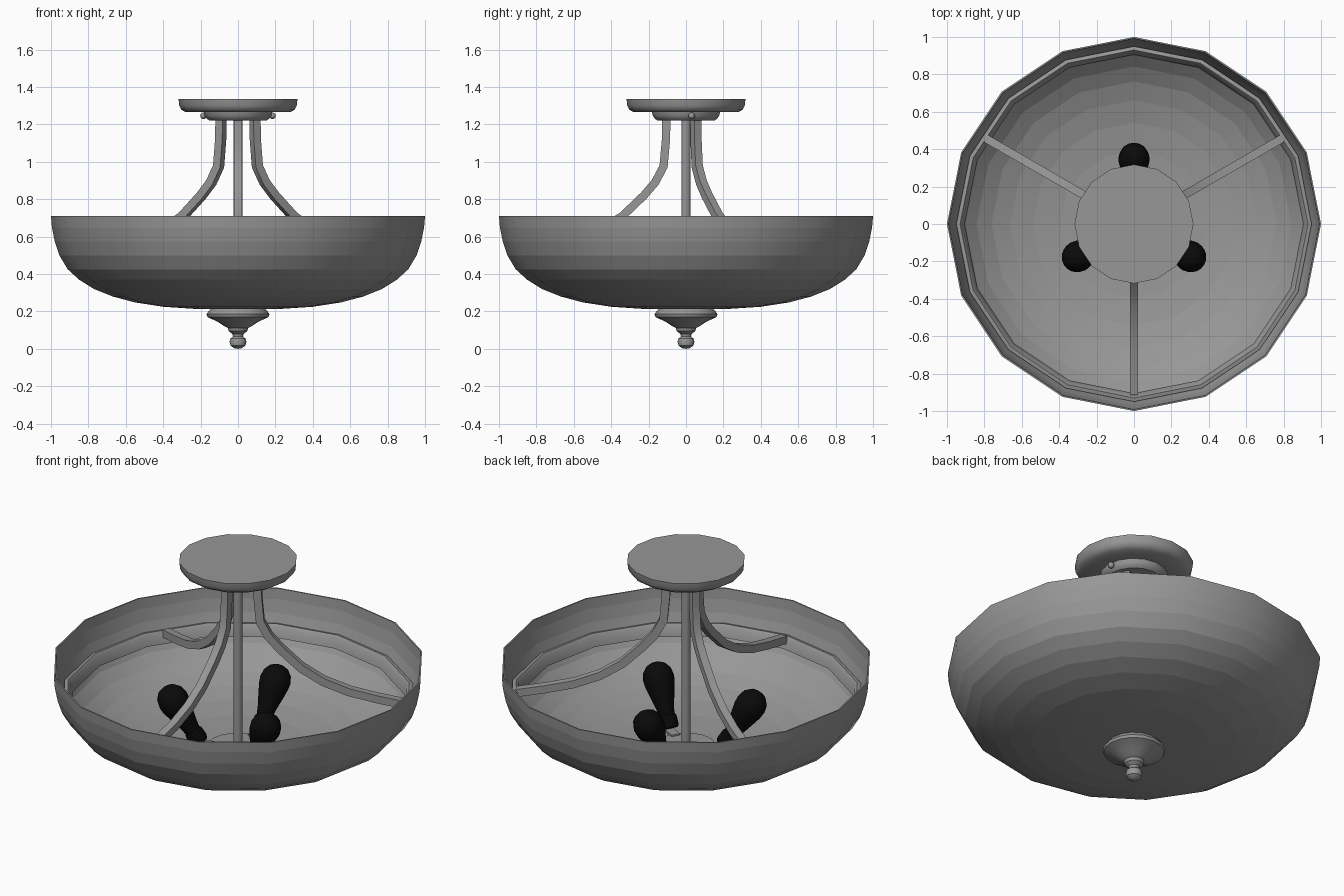
import bpy, bmesh
from math import sin, cos, pi, radians
from mathutils import Vector, Matrix

if "Cube" in bpy.data.objects:
    bpy.data.objects.remove(bpy.data.objects["Cube"])


def material(name, value):
    mat = bpy.data.materials.new(name)
    mat.diffuse_color = (value, value, value, 1)
    mat.use_nodes = True
    mat.node_tree.nodes["Principled BSDF"].inputs["Base Color"].default_value = mat.diffuse_color
    return mat


grey = material("dark_grey", 0.31)
black = material("black", 0.003)


def finish(bm, name, smooth=35, mat=grey):
    bmesh.ops.recalc_face_normals(bm, faces=bm.faces)
    me = bpy.data.meshes.new(name)
    bm.to_mesh(me)
    bm.free()
    me.materials.append(mat)
    ob = bpy.data.objects.new(name, me)
    bpy.context.collection.objects.link(ob)
    bpy.ops.object.select_all(action='DESELECT')
    bpy.context.view_layer.objects.active = ob
    ob.select_set(True)
    bpy.ops.object.shade_smooth_by_angle(angle=radians(smooth))
    return ob


def lathe(name, profile, sides=16, closed=False, matrix=None, mat=grey, banded=False):
    """Spin an (r, z) profile around z; points with r = 0 become poles."""
    bm = bmesh.new()
    rings = []
    for r, z in profile:
        if r == 0:
            rings.append([bm.verts.new((0, 0, z))] * sides)
        else:
            rings.append([bm.verts.new((r * cos(2 * pi * i / sides), r * sin(2 * pi * i / sides), z))
                          for i in range(sides)])
    pairs = list(zip(rings, rings[1:])) + ([(rings[-1], rings[0])] if closed else [])
    for a, b in pairs:
        for i in range(sides):
            j = (i + 1) % sides
            corners = list(dict.fromkeys([a[i], a[j], b[j], b[i]]))
            if len(corners) > 2:
                bm.faces.new(corners)
    if banded:  # crisp horizontal bands, smooth around
        for e in bm.edges:
            e.smooth = abs(e.verts[0].co.z - e.verts[1].co.z) > 1e-5
    if matrix:
        bm.transform(matrix)
    return finish(bm, name, mat=mat)


def arm(name, path, width, angle):
    """Square bar swept along an (r, z) path, then turned to its angle."""
    bm = bmesh.new()
    pts = [Vector((r, 0, z)) for r, z in path]
    rings = []
    h = width / 2
    for i, p in enumerate(pts):
        d0 = (p - pts[i - 1]).normalized() if i else (pts[1] - p).normalized()
        d1 = (pts[i + 1] - p).normalized() if i < len(pts) - 1 else d0
        t = (d0 + d1).normalized()
        n = Vector((-t.z, 0, t.x)) * h / max(t.dot(d0), 0.5)
        side = Vector((0, h, 0))
        rings.append([bm.verts.new(p + n * a + side * b)
                      for a, b in ((1, 1), (1, -1), (-1, -1), (-1, 1))])
    for a, b in zip(rings, rings[1:]):
        for i in range(4):
            bm.faces.new((a[i], a[(i + 1) % 4], b[(i + 1) % 4], b[i]))
    bm.faces.new(rings[0])
    bm.faces.new(rings[-1])
    bm.transform(Matrix.Rotation(angle, 4, 'Z'))
    return finish(bm, name)


# Glass bowl with a thin wall
outer = [(1.0, 0.71), (0.995, 0.65), (0.98, 0.575), (0.955, 0.50), (0.91, 0.425), (0.85, 0.37),
         (0.77, 0.32), (0.67, 0.28), (0.55, 0.248), (0.40, 0.225), (0.22, 0.213), (0, 0.21)]
inner = [(max(r - 0.008, 0), z + 0.009 * (1 - r)) for r, z in outer]
lathe("bowl", inner[::-1] + outer, banded=True)

# Metal ring that carries the bowl, its inner face sloping inward
lathe("support_ring", [(0.905, 0.46), (0.92, 0.46), (0.95, 0.525), (0.93, 0.53), (0.918, 0.515)],
      closed=True)

# Ceiling canopy with its stepped underside
lathe("canopy", [(0, 1.335), (0.318, 1.335), (0.314, 1.30), (0.304, 1.28), (0.28, 1.265),
                 (0.182, 1.265), (0.177, 1.245), (0.168, 1.232), (0.155, 1.222), (0, 1.222)])

# Finial below and washer inside the bowl
lathe("finial", [(0, 0.22), (0.14, 0.218), (0.158, 0.20), (0.168, 0.185), (0.163, 0.17), (0.135, 0.157),
                 (0.105, 0.142), (0.075, 0.122), (0.055, 0.112), (0.05, 0.095), (0.03, 0.08),
                 (0.027, 0.066), (0.04, 0.056), (0.045, 0.038), (0.04, 0.018), (0.022, 0.004), (0, 0)])
lathe("washer", [(0, 0.235), (0.16, 0.235), (0.17, 0.218), (0, 0.216)])

# Centre post
lathe("centre_post", [(0, 0.22), (0.025, 0.22), (0.025, 1.24), (0, 1.24)], sides=12)

# Three curved arms from canopy to ring
path = [(0.105, 1.235), (0.107, 1.12), (0.12, 0.975), (0.165, 0.89), (0.225, 0.82), (0.34, 0.71),
        (0.46, 0.635), (0.60, 0.58), (0.75, 0.545), (0.91, 0.515)]
for k in range(3):
    arm(f"arm_{k + 1}", path, 0.044, radians(-90 + 120 * k))

# Canopy screws on both sides
for s, side in ((-1, "left"), (1, "right")):
    bm = bmesh.new()
    bmesh.ops.create_uvsphere(bm, u_segments=10, v_segments=6, radius=0.018,
                              matrix=Matrix.Translation((s * 0.185, 0.03, 1.246)))
    finish(bm, "canopy_screw_" + side)

# Three black bulbs leaning outward, each on a short bracket from the centre
bulb = [(0, 0.01), (0.045, 0.01), (0.052, 0.025), (0.05, 0.075), (0.042, 0.085), (0.05, 0.13),
        (0.068, 0.20), (0.082, 0.26), (0.084, 0.29), (0.075, 0.33), (0.05, 0.36), (0.02, 0.373), (0, 0.375)]
for k in range(3):
    turn = Matrix.Rotation(radians(-30 + 120 * k), 4, 'Z')
    tilt = turn @ Matrix.Translation((0.20, 0, 0.24)) @ Matrix.Rotation(radians(31), 4, 'Y')
    lathe(f"bulb_{k + 1}", bulb, matrix=tilt, mat=black)
    bm = bmesh.new()
    bmesh.ops.create_cube(bm, size=1, matrix=turn @ Matrix.Translation((0.17, 0, 0.238))
                          @ Matrix.Diagonal((0.08, 0.05, 0.012, 1)))
    finish(bm, f"bulb_bracket_{k + 1}")
